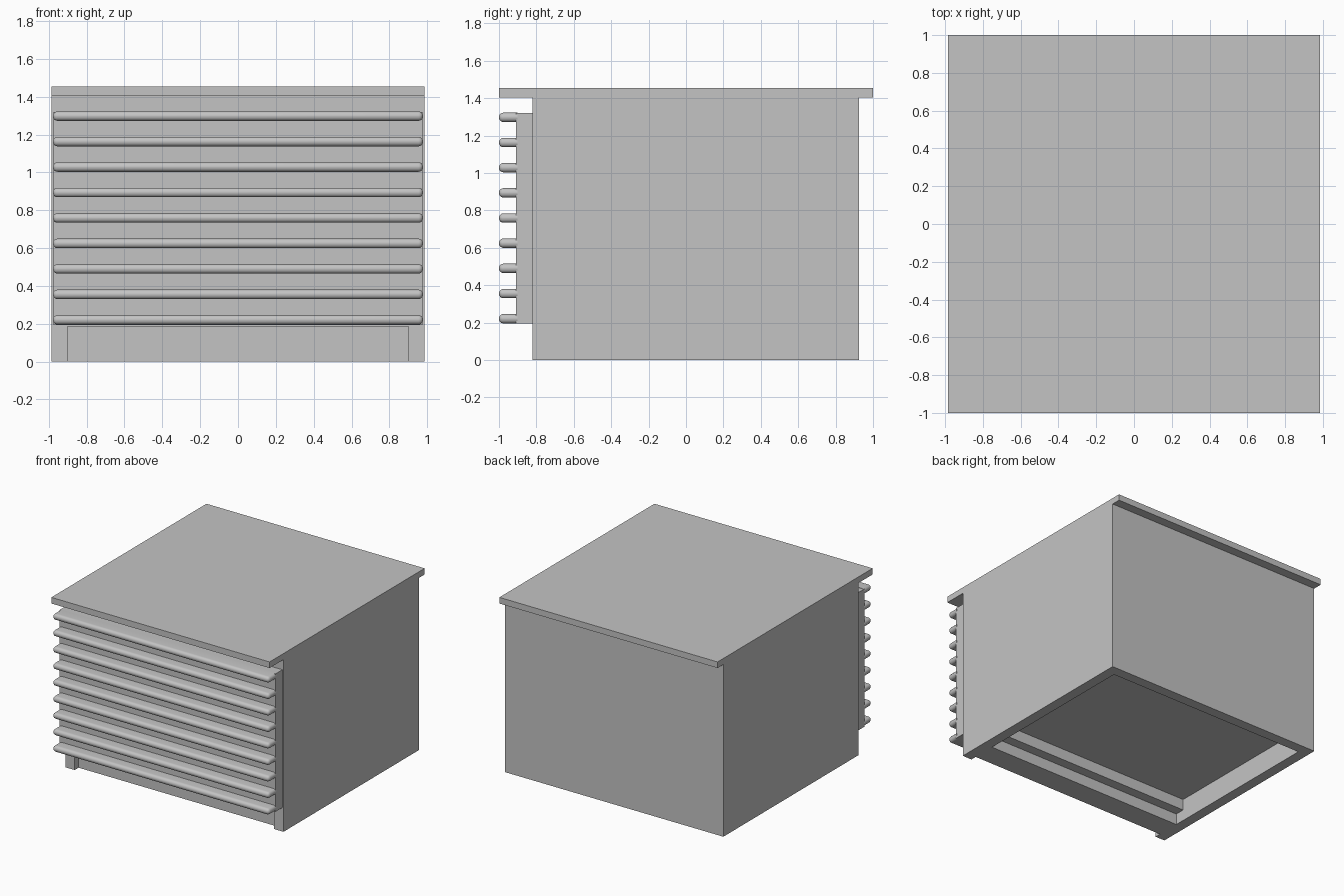
import bpy, bmesh

if "Cube" in bpy.data.objects:
    bpy.data.objects.remove(bpy.data.objects["Cube"])

grey = bpy.data.materials.new("plain grey")
grey.diffuse_color = (0.55, 0.55, 0.55, 1)
grey.use_nodes = True
grey.node_tree.nodes["Principled BSDF"].inputs["Base Color"].default_value = grey.diffuse_color


def box(name, x, y, z):
    """Box centred on x = 0 with half width x, and y / z ranges."""
    bm = bmesh.new()
    bmesh.ops.create_cube(bm, size=1)
    for v in bm.verts:
        v.co = (2 * x * v.co.x, y[v.co.y > 0], z[v.co.z > 0])
    mesh = bpy.data.meshes.new(name)
    bm.to_mesh(mesh)
    bm.free()
    ob = bpy.data.objects.new(name, mesh)
    bpy.context.collection.objects.link(ob)
    mesh.materials.append(grey)
    return ob


# Cabinet body, with a toe recess and a stepped hollow underneath
body = box("cabinet_body", 0.985, (-0.82, 0.925), (0, 1.405))
cutters = [
    box("toe_recess_cutter", 0.90, (-1.0, -0.77), (-0.2, 0.185)),
    box("hollow_cutter", 0.90, (-0.50, 0.84), (-0.2, 0.18)),
    box("step_cutter", 0.90, (-0.58, 0.70), (-0.3, 0.09)),
]
for cutter in cutters:
    cutter.hide_render = True
    cutter.hide_set(True)
    mod = body.modifiers.new(cutter.name, 'BOOLEAN')
    mod.operation = 'DIFFERENCE'
    mod.solver = 'EXACT'
    mod.object = cutter

# Overhanging worktop
box("worktop", 0.985, (-1.0, 1.0), (1.405, 1.455))

# Front panel
box("front_panel", 0.975, (-0.91, -0.82), (0.195, 1.32))

# Rounded horizontal slats across the front panel
for i in range(9):
    z = 0.221 + 0.1346 * i
    slat = box(f"slat_{i + 1}", 0.978, (-1.0, -0.90), (z - 0.025, z + 0.025))
    bm = bmesh.new()
    bm.from_mesh(slat.data)
    edges = [e for e in bm.edges if any(v.co.y < -0.95 for v in e.verts)]
    bmesh.ops.bevel(bm, geom=edges, offset=0.024, segments=5,
                    profile=0.5, affect='EDGES')
    bm.to_mesh(slat.data)
    bm.free()
    bpy.ops.object.select_all(action='DESELECT')
    slat.select_set(True)
    bpy.context.view_layer.objects.active = slat
    bpy.ops.object.shade_smooth_by_angle()
